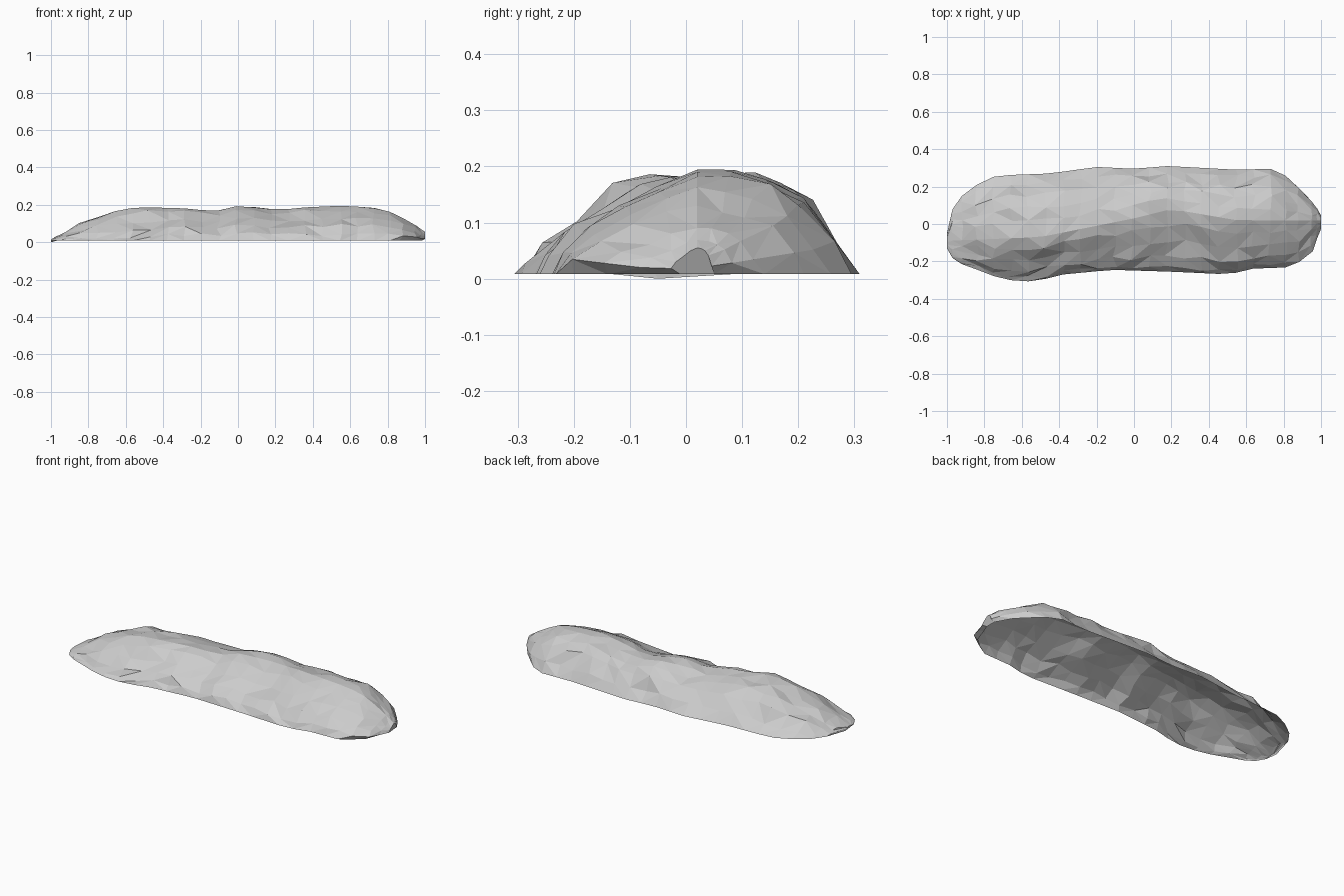
import bpy, bmesh, random

if "Cube" in bpy.data.objects:
    bpy.data.objects.remove(bpy.data.objects["Cube"])

random.seed(11)
RIM = 0.008

# Guide curves along x: ridge height, ridge position, front edge, back edge
RIDGE_Z = [(-1, .015), (-.92, .055), (-.83, .105), (-.75, .13), (-.62, .18), (-.5, .187), (-.25, .18),
           (-.13, .162), (0, .195), (.22, .172), (.35, .186), (.55, .195), (.7, .187),
           (.8, .168), (.88, .13), (.95, .09), (1, .055)]
RIDGE_Y = [(-1, -.09), (-.5, -.07), (-.25, -.02), (0, .03), (.2, .08), (.55, .02), (.8, .02), (1, .02)]
FRONT_Y = [(-1, -.13), (-.96, -.2), (-.85, -.24), (-.72, -.29), (-.6, -.31), (-.5, -.3),
           (-.38, -.27), (-.12, -.245), (.2, -.255), (.52, -.27), (.6, -.24), (.87, -.23),
           (.95, -.16), (1, -.03)]
BACK_Y = [(-1, -.05), (-.97, .08), (-.92, .15), (-.8, .24), (-.72, .26), (-.45, .27), (-.2, .305),
          (0, .295), (.18, .31), (.55, .29), (.73, .295), (.85, .24), (.95, .14), (1, .05)]

# Cross-section: side position (-1 front, 0 ridge, 1 back), relative height,
# and relative height where the front foot spreads out
SECTION = [(-1, 0, 0), (-.93, .22, .12), (-.76, .47, .29), (-.5, .67, .58), (-.24, .89, .87), (0, 1, 1),
           (.25, .97, .97), (.46, .89, .89), (.66, .71, .71), (.85, .31, .31), (1, 0, 0)]


def sample(curve, x):
    for (x0, v0), (x1, v1) in zip(curve, curve[1:]):
        if x <= x1:
            return v0 + (v1 - v0) * (x - x0) / (x1 - x0)
    return curve[-1][1]


# Stations, closer together at both ends
stations = [-1, -.97, -.92, -.84] + [-.75 + .0925 * i for i in range(17)] + [.81, .88, .95, .98, 1]

bm = bmesh.new()
rings = []
for i, x in enumerate(stations):
    h, ry = sample(RIDGE_Z, x), sample(RIDGE_Y, x)
    fy, by = sample(FRONT_Y, x), sample(BACK_Y, x)
    end = i in (0, len(stations) - 1)
    flare = min(1, max(0, (-fy - .25) / .05))
    ring = []
    for u, w0, w1 in SECTION:
        w = w0 + (w1 - w0) * flare
        y = ry + (u * (by - ry) if u > 0 else -u * (fy - ry))
        z = RIM + w * (h - RIM)
        px = x
        if not end and 0 < w < 1:
            # rocky irregularity
            k = .5 if abs(x) > .9 else 1
            px += random.uniform(-.012, .012) * k
            y += random.uniform(-.012, .012) * k
            z += random.uniform(-.011, .009) * min(1, h / .15) * k
        # right tip tucks under at the base
        if w == 0 and x > .85:
            px -= .018
            if u < 0:
                y += .02
        ring.append(bm.verts.new((max(-1, min(1, px)), y, max(z, RIM))))
    rings.append(ring)
rings[0][-1].co.z = 0

# Chipped triangular facets, underside left open
for a, b in zip(rings, rings[1:]):
    for j in range(len(SECTION) - 1):
        p, q, r, s = a[j], b[j], b[j + 1], a[j + 1]
        if random.random() < .5:
            bm.faces.new((p, q, r))
            bm.faces.new((p, r, s))
        else:
            bm.faces.new((p, q, s))
            bm.faces.new((q, r, s))
# End caps
bm.faces.new(list(reversed(rings[0])))
bm.faces.new(rings[-1])
bmesh.ops.recalc_face_normals(bm, faces=bm.faces)

mesh = bpy.data.meshes.new("rock_mound")
bm.to_mesh(mesh)
bm.free()
rock = bpy.data.objects.new("rock_mound", mesh)
bpy.context.collection.objects.link(rock)
